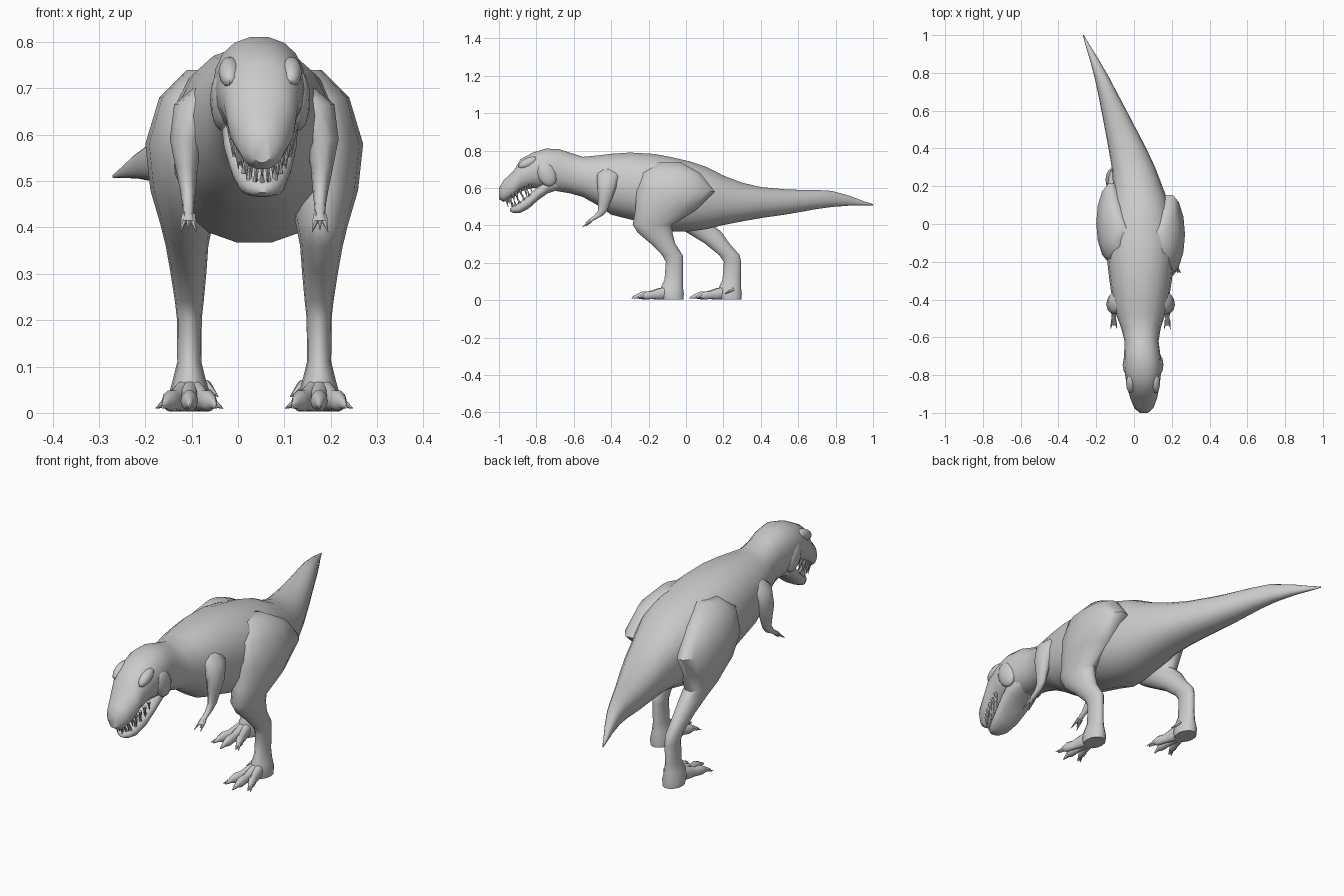
import bpy, bmesh, math
from mathutils import Vector, Matrix

MID = 0.035                      # symmetry line of the torso and limbs


def finish(name, bm, angle=50):
    bmesh.ops.recalc_face_normals(bm, faces=bm.faces[:])
    me = bpy.data.meshes.new(name)
    bm.to_mesh(me)
    bm.free()
    ob = bpy.data.objects.new(name, me)
    bpy.context.collection.objects.link(ob)
    bpy.ops.object.select_all(action='DESELECT')
    ob.select_set(True)
    bpy.context.view_layer.objects.active = ob
    bpy.ops.object.shade_smooth_by_angle(angle=math.radians(angle))
    return ob


def loft(bm, rings, axis, n=12, p=1.0):
    """Skin oval rings (x, y, z, half width, half depth) lying across an axis."""
    power = lambda v: math.copysign(abs(v) ** p, v)
    loops = []
    for x, y, z, a, b in rings:
        loop = []
        for i in range(n):
            t = 2 * math.pi * i / n
            u, v = a * power(math.cos(t)), b * power(math.sin(t))
            off = (u, 0, v) if axis == 'y' else (u, v, 0)
            loop.append(bm.verts.new(Vector((x, y, z)) + Vector(off)))
        loops.append(loop)
    for l0, l1 in zip(loops, loops[1:]):
        for i in range(n):
            j = (i + 1) % n
            bm.faces.new((l0[i], l0[j], l1[j], l1[i]))
    bm.faces.new(loops[0])
    bm.faces.new(loops[-1])


def profile(rows):
    """(y, centre x, half width, top z, bottom z) -> rings"""
    return [(cx, y, (t + b) / 2, w, (t - b) / 2) for y, cx, w, t, b in rows]


def cone(bm, base, tip, r):
    d = Vector(tip) - Vector(base)
    m = Matrix.Translation((Vector(base) + Vector(tip)) / 2) @ d.to_track_quat('Z', 'Y').to_matrix().to_4x4()
    bmesh.ops.create_cone(bm, cap_ends=True, segments=6, radius1=r, radius2=r * 0.1,
                          depth=d.length, matrix=m)


# Body: skull, neck, torso and tail in one skin
bm = bmesh.new()
loft(bm, profile([
    (-1.0, .052, .022, .60, .54), (-.975, .052, .05, .642, .525), (-.92, .051, .072, .695, .55),
    (-.885, .05, .08, .755, .58), (-.82, .048, .092, .79, .60), (-.75, .046, .1, .812, .59),
    (-.68, .043, .095, .81, .58), (-.62, .04, .09, .79, .57), (-.55, .037, .105, .768, .55),
    (-.48, .035, .13, .775, .51), (-.4, .035, .15, .785, .455), (-.3, .035, .165, .792, .43),
    (-.17, .035, .18, .785, .395), (-.08, .035, .185, .768, .365), (.02, .035, .175, .745, .365),
    (.11, .03, .155, .715, .378)]) + profile([
    (.2, .02, .13, .668, .40), (.3, -.003, .115, .63, .42), (.4, -.035, .1, .606, .438),
    (.55, -.088, .075, .592, .46), (.7, -.142, .05, .59, .487), (.78, -.172, .038, .585, .498),
    (.87, -.21, .024, .56, .505), (.95, -.247, .011, .53, .507), (1.0, -.268, .003, .514, .507)]),
    'y', 18, .9)
finish("body", bm)

# Lower jaw
bm = bmesh.new()
loft(bm, profile([
    (-.68, .046, .07, .67, .59), (-.74, .047, .082, .655, .57), (-.79, .048, .078, .61, .535),
    (-.84, .05, .066, .565, .49), (-.89, .052, .05, .525, .465), (-.925, .053, .032, .502, .467),
    (-.94, .053, .012, .49, .475)]), 'y', 14, .8)
finish("lower_jaw", bm)

# Teeth follow a U-shaped gum line, upper row hanging and lower row standing
bm = bmesh.new()
for k in range(-8, 9):
    a = k / 8 * 1.4
    x, y = .052 + .07 * math.sin(a), -.965 + .155 * (1 - math.cos(a))
    z = .55 + (y + .965) * .55
    size = .042 + .012 * (k % 2)
    cone(bm, (x, y, z), (.052 + (x - .052) * .95, y + .012, z - size), .009)
for k in range(-5, 6):
    a = k / 5 * 1.3
    x, y = .052 + .055 * math.sin(a), -.925 + .12 * (1 - math.cos(a))
    z = .492 + (y + .925) * .75
    cone(bm, (x, y, z), (x, y - .012, z + .035), .007)
finish("teeth", bm, 30)

# Brow ridges and cheeks
bm = bmesh.new()
for s in (-1, 1):
    for x, y, z, r in ((.066, -.845, .735, (.024, .055, .026)),
                       (.082, -.745, .675, (.026, .05, .07))):
        m = Matrix.Translation((.048 + s * x, y, z)) @ Matrix.Rotation(.45, 4, 'X') @ Matrix.Diagonal((*r, 1))
        bmesh.ops.create_uvsphere(bm, u_segments=12, v_segments=8, radius=1, matrix=m)
finish("brows_and_cheeks", bm)

# Legs: x offset, y, z, half width, half depth, extra y for the trailing leg
LEG = [
    (.105, -.09, .74, .04, .06, .03), (.14, -.08, .68, .065, .16, .04),
    (.152, -.055, .58, .083, .215, .06), (.148, -.11, .48, .076, .165, .12),
    (.146, -.18, .405, .056, .108, .22), (.145, -.165, .36, .046, .095, .265),
    (.142, -.125, .305, .039, .068, .29), (.14, -.072, .24, .031, .056, .305),
    (.14, -.062, .205, .027, .047, .31), (.14, -.066, .11, .026, .05, .31),
    (.14, -.075, .07, .036, .06, .31), (.14, -.075, .035, .046, .065, .31),
    (.14, -.07, .003, .044, .058, .31)]

for side, s, back in (("right", 1, 0), ("left", -1, 1)):
    bm = bmesh.new()
    loft(bm, [(MID + s * x, y + back * e, z, a, b) for x, y, z, a, b, e in LEG], 'z', 14)
    finish(side + "_leg", bm)

    # Three splayed toes with claws, and a small inner toe
    fx, fy = MID + s * .14, .31 * back
    bm = bmesh.new()
    for dx, reach in ((-.058, .85), (0, 1), (.058, .85)):
        def pt(t, z, a, b):
            return (fx + dx * t, fy - .085 - .205 * reach * t, z, a, b)
        loft(bm, [pt(0, .042, .028, .038), pt(.35, .033, .021, .03), pt(.55, .027, .016, .022),
                  pt(.7, .026, .019, .023), pt(.8, .023, .013, .017), pt(.82, .024, .011, .015),
                  pt(1, .013, .002, .004)], 'y', 10)
        cone(bm, (fx + dx * .8, fy - .085 - .205 * reach * .78, .024),
             (fx + dx * 1.25, fy - .085 - .205 * reach, .01), .012)
    cone(bm, (fx - s * .035, fy - .06, .06), (fx - s * .062, fy - .1, .035), .013)
    finish(side + "_toes", bm)

    # Short arm with two clawed fingers
    bm = bmesh.new()
    loft(bm, [(MID + s * x, y, z, a, b) for x, y, z, a, b in (
        (.09, -.41, .71, .03, .05), (.125, -.415, .665, .048, .065), (.146, -.425, .59, .036, .05),
        (.146, -.435, .53, .024, .036), (.143, -.445, .48, .017, .026),
        (.142, -.468, .452, .013, .024), (.142, -.505, .43, .011, .018),
        (.142, -.525, .415, .014, .014))], 'z', 10)
    for dx in (-.017, .017):
        cone(bm, (MID + s * .142 + dx * .4, -.51, .425), (MID + s * .142 + dx, -.555, .39), .009)
    cone(bm, (MID + s * .142, -.51, .42), (MID + s * .142, -.535, .395), .007)
    finish(side + "_arm", bm)
